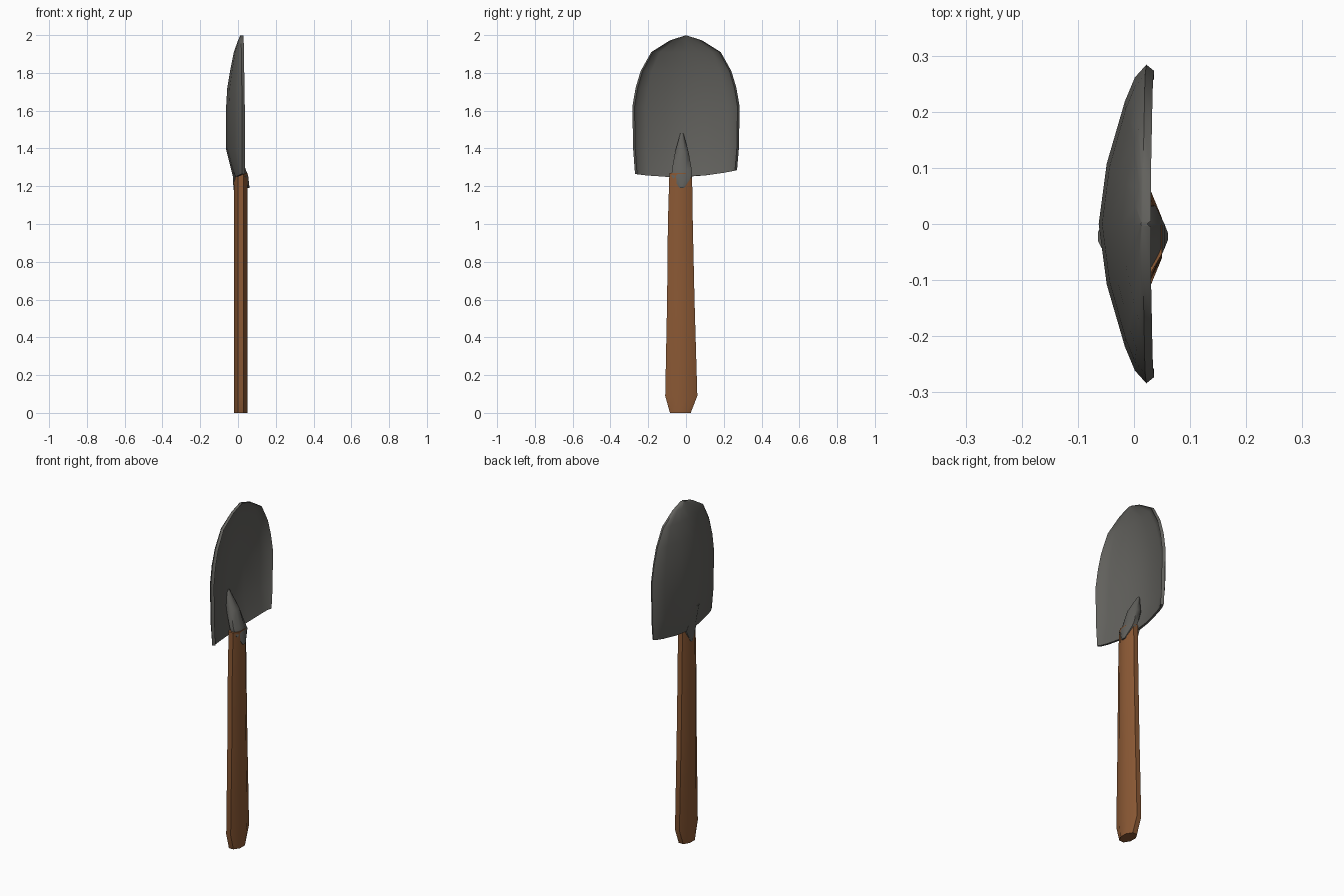
import bpy, bmesh, math

if "Cube" in bpy.data.objects:
    bpy.data.objects.remove(bpy.data.objects["Cube"])


def material(name, rgb):
    m = bpy.data.materials.new(name)
    m.diffuse_color = (*rgb, 1)
    m.use_nodes = True
    m.node_tree.nodes["Principled BSDF"].inputs["Base Color"].default_value = m.diffuse_color
    return m


steel = material("dark_steel", (0.12, 0.118, 0.108))
wood = material("wood", (0.26, 0.10, 0.035))


def loft(name, rings, mat, angle=50):
    """Skin equal-length closed rings of points and cap both ends."""
    bm = bmesh.new()
    vs = [[bm.verts.new(p) for p in r] for r in rings]
    n = len(rings[0])
    for a, b in zip(vs, vs[1:]):
        for i in range(n):
            j = (i + 1) % n
            bm.faces.new((a[i], a[j], b[j], b[i]))
    # caps as strips, so thin curved ends stay clean
    for r in (vs[0], vs[-1]):
        for i in range(n // 2 - 1):
            quad = (r[i], r[i + 1], r[n - 2 - i], r[n - 1 - i])
            bm.faces.new(list(dict.fromkeys(quad)))
    bmesh.ops.remove_doubles(bm, verts=bm.verts, dist=0.0005)
    bmesh.ops.recalc_face_normals(bm, faces=bm.faces)
    me = bpy.data.meshes.new(name)
    bm.to_mesh(me)
    bm.free()
    ob = bpy.data.objects.new(name, me)
    bpy.context.collection.objects.link(ob)
    me.materials.append(mat)
    bpy.ops.object.select_all(action='DESELECT')
    bpy.context.view_layer.objects.active = ob
    ob.select_set(True)
    bpy.ops.object.shade_smooth_by_angle(angle=math.radians(angle))
    return ob


def oval(z, y0, y1, x0, x1, n=8):
    """Flat-sided ring that exactly fills the given box."""
    c = math.cos(math.pi / n)
    ring = []
    for i in range(n):
        a = 2 * math.pi * (i + 0.5) / n
        ring.append(((x0 + x1) / 2 + (x1 - x0) / 2 * math.cos(a) / c,
                     (y0 + y1) / 2 + (y1 - y0) / 2 * math.sin(a) / c, z))
    return ring


# Wooden handle, flared near its lower end
loft("handle", [oval(z, y0, y1, -0.02, 0.05) for z, y0, y1 in (
    (0, -0.085, 0.025), (0.09, -0.11, 0.06), (0.6, -0.10, 0.045),
    (1.0, -0.096, 0.036), (1.27, -0.088, 0.032))], wood)

# Dished blade: height, half width, outer centre x, rim x
rows = [(1.25, 0.27, -0.02, 0.022), (1.4, 0.28, -0.063, 0.022),
        (1.62, 0.284, -0.063, 0.022), (1.72, 0.267, -0.057, 0.02),
        (1.81, 0.24, -0.042, 0.019), (1.91, 0.184, -0.022, 0.018),
        (1.972, 0.085, 0.0, 0.016), (1.998, 0.004, 0.012, 0.016)]
# Half cross-section: fraction of width, fraction of depth
curve = [(0, 1), (0.38, 0.83), (0.77, 0.45), (0.92, 0.24)]


def blade_ring(row):
    z, hw, deep, rim = row
    outer = [(s * u, rim + (deep - rim) * d)
             for s, pts in ((-1, curve[:0:-1]), (1, curve)) for u, d in pts]
    inner = [(u * 0.98, x + 0.012) for u, x in reversed(outer)]
    lip = 0.014
    section = ([(-0.96, rim + lip), (-1, rim)] + outer
               + [(1, rim), (0.96, rim + lip)] + inner)
    # bottom edge rises toward the corners, slightly more on one side
    k = 1 if z == 1.25 else 0
    return [(x, u * hw, z + k * (0.025 * u * u + 0.01 * u)) for u, x in section]


def rotate(ring, k=0):
    return ring[k:] + ring[:k]


loft("blade", [rotate(blade_ring(r)) for r in rows], steel)


def tongue(name, data):
    loft(name, [oval(z, -0.022 - hw, -0.022 + hw, x0, x1)
                for z, hw, x0, x1 in data], steel)


# Socket on the dished side: tongue over the handle, ridge up the blade
tongue("socket_front", [(1.19, 0.012, 0.045, 0.061), (1.255, 0.055, 0.0, 0.054),
                        (1.29, 0.052, -0.02, 0.04), (1.38, 0.036, -0.055, 0.015),
                        (1.48, 0.008, -0.055, -0.042)])
# Socket strap on the back
tongue("socket_back", [(1.18, 0.01, -0.024, -0.016), (1.25, 0.045, -0.027, 0.0),
                       (1.4, 0.02, -0.064, -0.045)])
